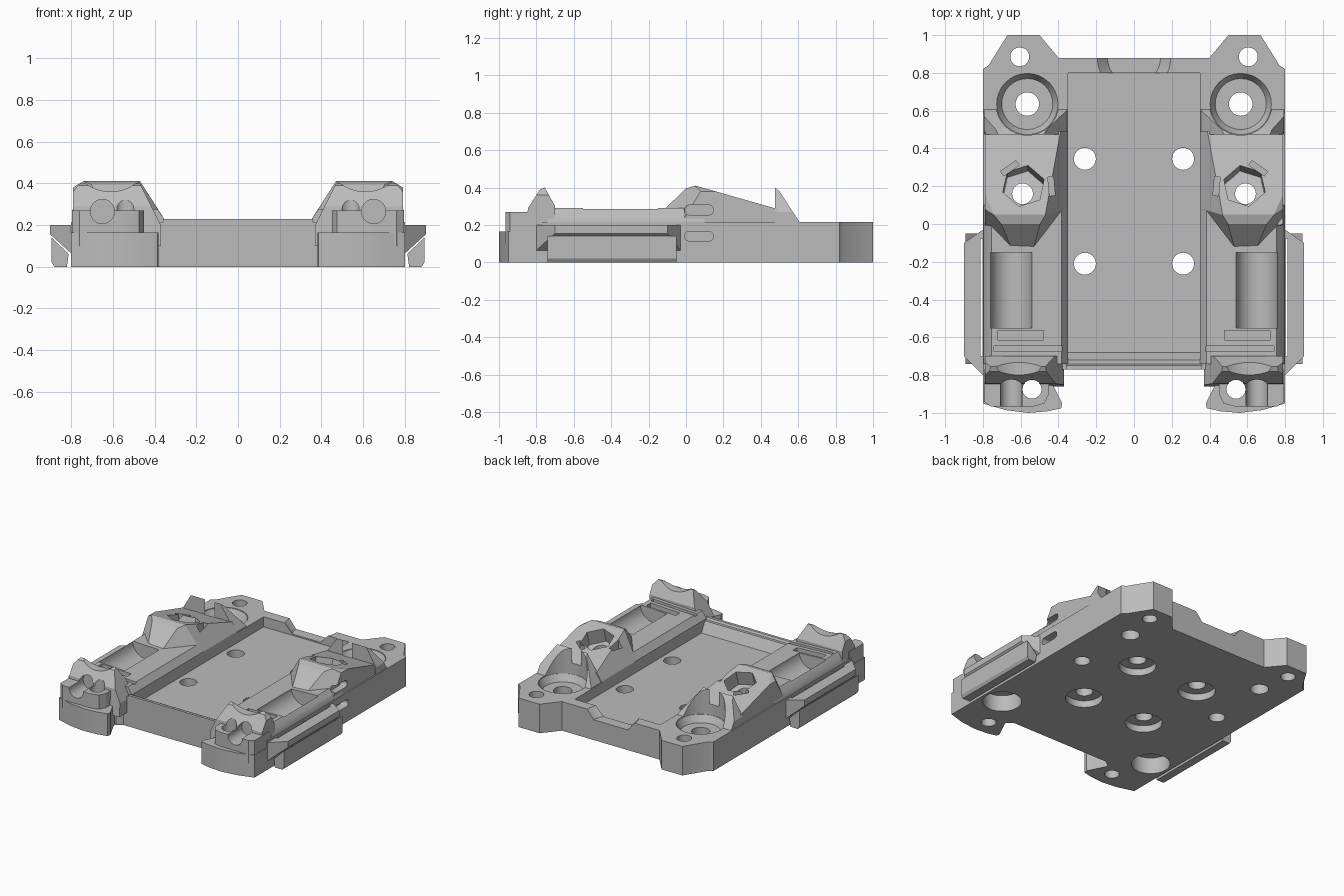
import bpy, bmesh
from math import pi, radians, cos, sin
from mathutils import Matrix, Vector

cube = bpy.data.objects.get("Cube")
if cube:
    bpy.data.objects.remove(cube, do_unlink=True)

grey = bpy.data.materials.new("mid grey")
grey.use_nodes = True
COLOUR = (0.5, 0.5, 0.5, 1)
grey.diffuse_color = COLOUR
grey.node_tree.nodes["Principled BSDF"].inputs["Base Color"].default_value = COLOUR

parts, cutters, side_cutters = [], [], []


def finish(name, bm, group):
    bmesh.ops.recalc_face_normals(bm, faces=bm.faces)
    mesh = bpy.data.meshes.new(name)
    bm.to_mesh(mesh)
    bm.free()
    obj = bpy.data.objects.new(name, mesh)
    bpy.context.collection.objects.link(obj)
    mesh.materials.append(grey)
    obj.hide_render = group is not parts
    group.append(obj)
    return obj


def prism(name, axis, pts, lo, hi, group=parts, planes=()):
    """Extrude a profile along an axis, then slice off corners: (point, outward normal)."""
    place = {"x": lambda a, b, t: (t, a, b), "y": lambda a, b, t: (a, t, b),
             "z": lambda a, b, t: (a, b, t)}[axis]
    bm = bmesh.new()
    face = bm.faces.new([bm.verts.new(place(a, b, lo)) for a, b in pts])
    out = bmesh.ops.extrude_face_region(bm, geom=[face])
    verts = [g for g in out["geom"] if isinstance(g, bmesh.types.BMVert)]
    bmesh.ops.translate(bm, verts=verts, vec=place(0, 0, hi - lo))
    bmesh.ops.recalc_face_normals(bm, faces=bm.faces)
    for co, no in planes:
        geom = bm.verts[:] + bm.edges[:] + bm.faces[:]
        cut = bmesh.ops.bisect_plane(bm, geom=geom, plane_co=co, plane_no=no, clear_outer=True)
        rim = [g for g in cut["geom_cut"] if isinstance(g, bmesh.types.BMEdge)]
        if rim:
            bmesh.ops.contextual_create(bm, geom=rim)
    return finish(name, bm, group)


def drill(x, y, z0, z1, r0, r1=None, sides=32):
    """Upright round or conical cutter."""
    bm = bmesh.new()
    bmesh.ops.create_cone(bm, cap_ends=True, segments=sides, radius1=r0, radius2=r1 or r0,
                          depth=z1 - z0, matrix=Matrix.Translation((x, y, (z0 + z1) / 2)))
    finish("hole_cutter", bm, cutters)


def bore(x, z, y0, y1, r):
    """Cutter lying along y."""
    bm = bmesh.new()
    m = Matrix.Translation((x, (y0 + y1) / 2, z)) @ Matrix.Rotation(pi / 2, 4, "X")
    bmesh.ops.create_cone(bm, cap_ends=True, segments=40, radius1=r, radius2=r,
                          depth=y1 - y0, matrix=m)
    finish("groove_cutter", bm, cutters)


def box_cut(centre, size, turn=0):
    bm = bmesh.new()
    m = (Matrix.Translation(centre) @ Matrix.Rotation(radians(turn), 4, "Z")
         @ Matrix.Diagonal((*size, 1)))
    bmesh.ops.create_cube(bm, size=1, matrix=m)
    finish("slot_cutter", bm, cutters)


# Base plate with rear ears (one half, mirrored later)
prism("base_plate", "z", [(0, -.77), (.4, -.77), (.44, -.8), (.8, -.8), (.8, .82), (.77, .84),
                          (.67, 1), (.5, 1), (.4, .88), (0, .88)], 0, .215)
prism("front_lip", "x", [(-.77, .1), (-.77, .23), (-.75, .23), (-.68, .1)], 0, .36)

# Front feet: wide low ledge and higher block
prism("front_foot", "z", [(.46, -.77), (.44, -.83), (.38, -.95), (.385, -.975), (.46, -.992),
                          (.56, -1), (.68, -.985), (.8, -.95), (.8, -.77)], 0, .165)
prism("foot_block", "z", [(.45, -.77), (.45, -.9), (.475, -.95), (.53, -.965), (.76, -.965),
                          (.795, -.94), (.795, -.77)], .1, .27)

# Side rail, nut tower, rear wedge and front clamp
prism("side_rail", "y", [(.35, .1), (.35, .225), (.385, .275), (.755, .29), (.785, .25),
                         (.8, .2), (.8, .1)], -.74, .1)
prism("nut_tower", "x", [(.49, .1), (.49, .285), (.05, .41), (0, .395), (-.13, .27), (-.13, .1)],
      .35, .79, planes=[((.36, 0, .24), (-.14, 0, .09)), ((.79, 0, .38), (.03, 0, .05)),
                        ((.38, .06, .25), (-.2, -.15, .1)), ((.79, .0, .25), (.1, -.1, .06))])
prism("rear_wedge", "x", [(.62, .1), (.61, .21), (.5, .38), (.475, .40), (.475, .1)], .355, .795,
      planes=[((.36, 0, .23), (-.16, 0, .11)), ((.795, 0, .27), (.12, 0, .07))])
prism("front_clamp", "x", [(-.7, .1), (-.7, .30), (-.755, .40), (-.78, .39), (-.845, .29),
                           (-.86, .1)], .37, .79,
      planes=[((.39, 0, .24), (-.14, 0, .07)), ((.79, 0, .36), (.05, 0, .04))])

# Cable clip on each side: upper flange and hanging plate
prism("side_flange", "y", [(.79, .2), (.9, .2), (.9, .155), (.79, .055)], -.8, 0,
      planes=[((.8, -.03, 0), (.07, .1, 0)), ((.8, -.8, 0), (.1, -.1, 0))])
prism("clip_plate", "y", [(.82, 0), (.88, 0), (.893, .02), (.893, .14), (.812, .062)], -.74, -.05)

# Central recess and half-round cable notch at the back
prism("recess_cutter", "x", [(-.765, .295), (-.68, .14), (.8, .14), (.8, .35), (-.765, .35)],
      -.35, .35, cutters)
drill(0, .88, .15, .24, .14, .215, 48)

# Plate holes with counterbores below
for y in (.345, -.21):
    drill(.26, y, -.1, .5, .058)
    drill(.26, y, -.1, .05, .125)

# Ear, foot and bearing holes
drill(.605, .885, -.1, .5, .05)
drill(.54, -.875, -.1, .5, .05)
drill(.565, .635, -.1, .6, .062)
drill(.565, .635, .16, .215, .135, .165)
drill(.565, .635, .21, .6, .165)
drill(.65, -.6, -.1, .12, .13)

# Hexagonal nut pocket square to the ramp, its bolt hole and two slits
drill(.59, .16, -.1, .6, .055)
bm = bmesh.new()
m = (Matrix.Translation((.585, .2, .36)) @ Matrix.Rotation(radians(-16), 4, "X")
     @ Matrix.Rotation(radians(12), 4, "Z"))
bmesh.ops.create_cone(bm, cap_ends=True, segments=6, radius1=.115, radius2=.115,
                      depth=.2, matrix=m)
finish("nut_cutter", bm, cutters)
box_cut((.437, .2, .36), (.03, .1, .16), -5)
box_cut((.657, .295, .36), (.1, .03, .16), -35)

# Bearing trough, tie slots, clamp groove and saddle
bore(.65, .295, -.55, -.15, .11)
box_cut((.6, -.59, .28), (.24, .05, .08))
box_cut((.56, -.66, .28), (.36, .03, .06))
bore(.65, .265, -1.05, -.8, .058)
bore(.61, .56, -.9, -.65, .2)
box_cut((.807, -.39, .15), (.012, .62, .4))

# Side slots on the left flank only
for z in (.28, .14):
    outline = [(.07 + .055 * s + .022 * cos(a), z + .026 * sin(a))
               for s, start in ((1, -pi / 2), (-1, pi / 2))
               for a in [start + i * pi / 6 for i in range(7)]]
    prism("flank_slot_cutter", "x", outline, .74, .85, side_cutters)


def box_of(obj):
    co = [v.co for v in obj.data.vertices]
    return [(min(c[i] for c in co), max(c[i] for c in co)) for i in range(3)]


def cut_by(obj, tools):
    own = box_of(obj)
    for tool in tools:
        if all(a[0] < b[1] and b[0] < a[1] for a, b in zip(own, box_of(tool))):
            mod = obj.modifiers.new("cut", "BOOLEAN")
            mod.operation, mod.solver, mod.object = "DIFFERENCE", "EXACT", tool


def bake(obj):
    bpy.context.view_layer.update()
    graph = bpy.context.evaluated_depsgraph_get()
    mesh = bpy.data.meshes.new_from_object(obj.evaluated_get(graph))
    obj.modifiers.clear()
    obj.data = mesh


# Cut every half, open its centre seam, mirror it, then cut the single-sided slots
for part in parts:
    cut_by(part, cutters)
    bake(part)
    bm = bmesh.new()
    bm.from_mesh(part.data)
    seam = [f for f in bm.faces if all(abs(v.co.x) < 1e-4 for v in f.verts)]
    bmesh.ops.delete(bm, geom=seam, context="FACES")
    bm.to_mesh(part.data)
    bm.free()
    part.modifiers.new("mirror", "MIRROR")
    cut_by(part, side_cutters)
    bake(part)
    part.data.polygons.foreach_set("use_smooth", [True] * len(part.data.polygons))
    part.data.set_sharp_from_angle(angle=radians(25))

for tool in cutters + side_cutters:
    bpy.data.objects.remove(tool, do_unlink=True)
